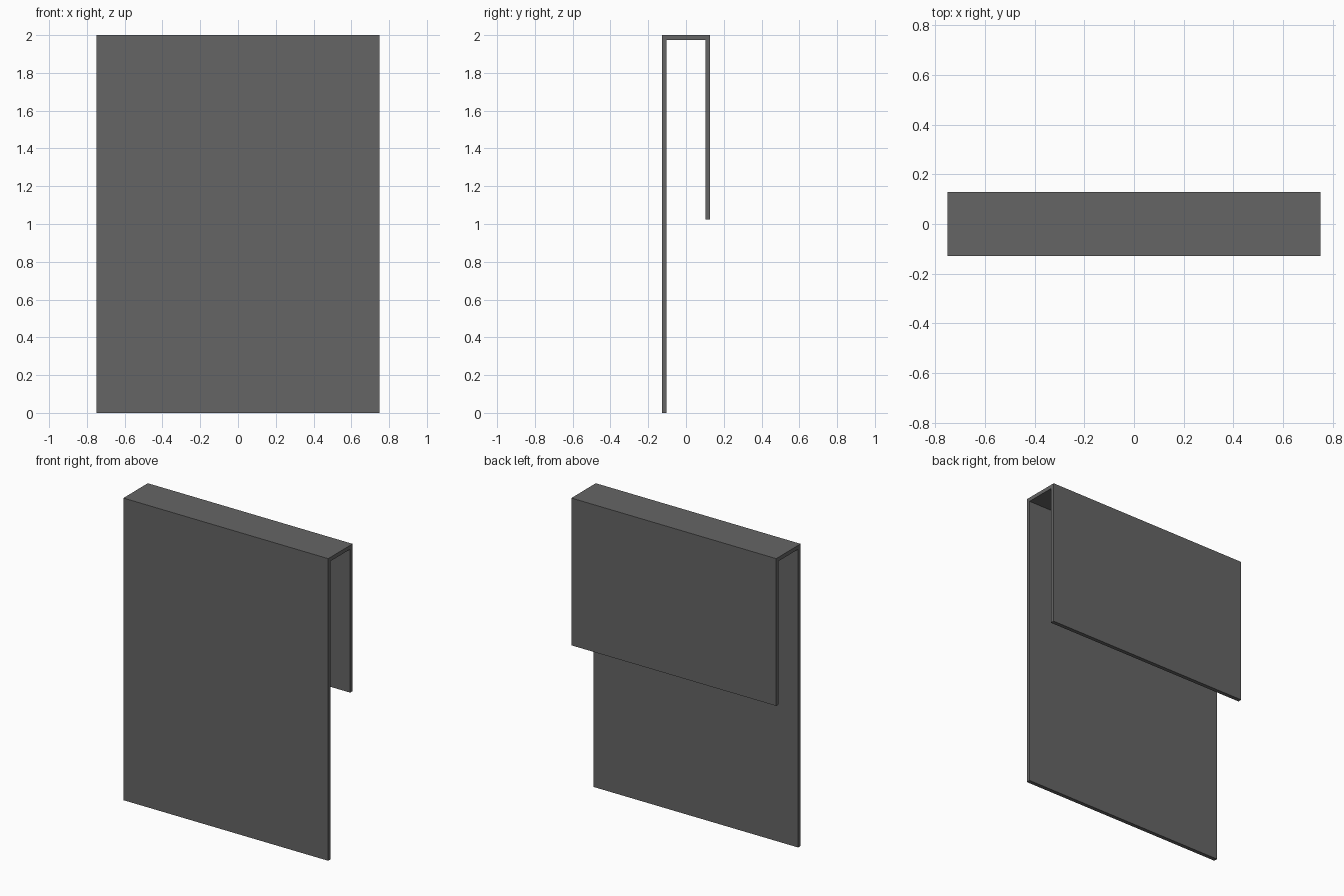
import bpy
import bmesh

if "Cube" in bpy.data.objects:
    bpy.data.objects.remove(bpy.data.objects["Cube"])

HALF_W = 0.75    # half width along x
HALF_D = 0.128   # half depth along y
T = 0.026        # sheet thickness
BACK_Z = 1.025   # bottom of the short back flap

# Dark grey sheet material
grey = bpy.data.materials.new("dark_grey")
grey.diffuse_color = (0.13, 0.13, 0.13, 1.0)
grey.use_nodes = True
grey.node_tree.nodes["Principled BSDF"].inputs["Base Color"].default_value = grey.diffuse_color

# Hook-shaped side profile (y, z): long front, folded top, short back
profile = [
    (-HALF_D, 0), (-HALF_D + T, 0), (-HALF_D + T, 2 - T),
    (HALF_D - T, 2 - T), (HALF_D - T, BACK_Z), (HALF_D, BACK_Z),
    (HALF_D, 2), (-HALF_D, 2),
]

# Extrude the profile across the width
bm = bmesh.new()
side = bm.faces.new([bm.verts.new((-HALF_W, y, z)) for y, z in profile])
ext = bmesh.ops.extrude_face_region(bm, geom=[side], use_keep_orig=True)
moved = [v for v in ext["geom"] if isinstance(v, bmesh.types.BMVert)]
bmesh.ops.translate(bm, verts=moved, vec=(2 * HALF_W, 0, 0))
bmesh.ops.recalc_face_normals(bm, faces=bm.faces)

mesh = bpy.data.meshes.new("folded_sheet")
bm.to_mesh(mesh)
bm.free()
mesh.materials.append(grey)
bpy.context.collection.objects.link(bpy.data.objects.new("folded_sheet", mesh))
